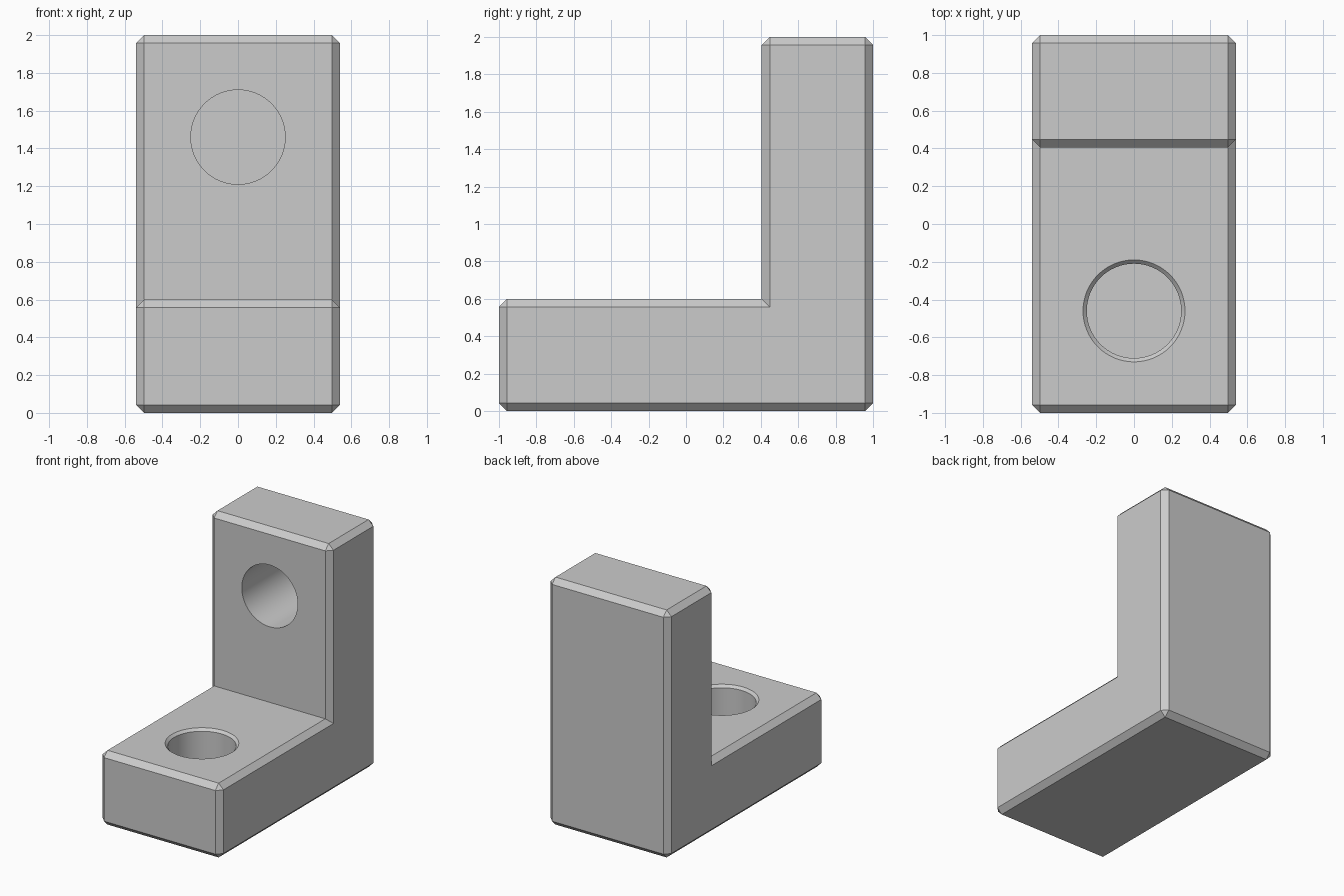
import bpy
import bmesh
from math import radians
from mathutils import Matrix, Vector

default_cube = bpy.data.objects.get("Cube")
if default_cube:
    bpy.data.objects.remove(default_cube, do_unlink=True)

HALF_WIDTH = 0.54
STEP_Y, STEP_Z = 0.405, 0.6
CHAMFER = 0.043
HOLE_RADIUS, HOLE_DEPTH = 0.25, 0.57

grey = bpy.data.materials.new("light grey metal")
grey.use_nodes = True
colour = (0.6, 0.6, 0.6, 1)
grey.diffuse_color = colour
grey.node_tree.nodes["Principled BSDF"].inputs["Base Color"].default_value = colour


def add_object(name, bm):
    bmesh.ops.recalc_face_normals(bm, faces=bm.faces)
    mesh = bpy.data.meshes.new(name)
    bm.to_mesh(mesh)
    bm.free()
    mesh.materials.append(grey)
    obj = bpy.data.objects.new(name, mesh)
    bpy.context.collection.objects.link(obj)
    return obj


def make_bracket():
    """L profile extruded across x, chamfered on every outer edge."""
    bm = bmesh.new()
    profile = [(-1, 0), (1, 0), (1, 2), (STEP_Y, 2), (STEP_Y, STEP_Z), (-1, STEP_Z)]
    face = bm.faces.new([bm.verts.new((-HALF_WIDTH, y, z)) for y, z in profile])
    extruded = bmesh.ops.extrude_face_region(bm, geom=[face], use_keep_orig=True)
    moved = [v for v in extruded["geom"] if isinstance(v, bmesh.types.BMVert)]
    bmesh.ops.translate(bm, verts=moved, vec=(2 * HALF_WIDTH, 0, 0))
    bmesh.ops.recalc_face_normals(bm, faces=bm.faces)

    # The inner corner stays sharp
    def is_inner(edge):
        return all((v.co.yz - Vector((STEP_Y, STEP_Z))).length < 0.001 for v in edge.verts)

    outer = [e for e in bm.edges if not is_inner(e)]
    bmesh.ops.bevel(bm, geom=outer, offset=CHAMFER, offset_type='OFFSET',
                    segments=1, profile=0.5, affect='EDGES', clamp_overlap=True)
    return add_object("angle_bracket", bm)


def make_cutter(name, location, tilt, rim):
    """Turned plug whose mouth sits at the origin; rim is the countersink width."""
    bm = bmesh.new()
    outline = [(0, -HOLE_DEPTH), (HOLE_RADIUS, -HOLE_DEPTH)]
    if rim:
        outline += [(HOLE_RADIUS, -rim), (HOLE_RADIUS + rim, 0)]
    outline += [(HOLE_RADIUS + rim, 0.1), (0, 0.1)]
    verts = [bm.verts.new((r, 0, z)) for r, z in outline]
    edges = [bm.edges.new(pair) for pair in zip(verts, verts[1:])]
    bmesh.ops.spin(bm, geom=verts + edges, cent=(0, 0, 0), axis=(0, 0, 1),
                   angle=radians(360), steps=64)
    bmesh.ops.remove_doubles(bm, verts=bm.verts, dist=0.0005)
    place = Matrix.Translation(location) @ Matrix.Rotation(tilt, 4, 'X')
    bmesh.ops.transform(bm, matrix=place, verts=bm.verts)
    cutter = add_object(name, bm)
    cutter.hide_render = True
    return cutter


bracket = make_bracket()
bpy.context.view_layer.objects.active = bracket
bracket.select_set(True)

# Countersunk hole in the foot, plain hole in the upright
cutters = [
    make_cutter("foot_hole_cutter", (0, -0.46, STEP_Z), 0, 0.02),
    make_cutter("upright_hole_cutter", (0, STEP_Y, 1.46), radians(90), 0),
]
for cutter in cutters:
    cut = bracket.modifiers.new(cutter.name, 'BOOLEAN')
    cut.operation = 'DIFFERENCE'
    cut.solver = 'EXACT'
    cut.object = cutter
    bpy.ops.object.modifier_apply(modifier=cut.name)
    bpy.data.objects.remove(cutter, do_unlink=True)

# Round hole walls, crisp chamfers
bpy.ops.object.shade_smooth_by_angle(angle=radians(30))
